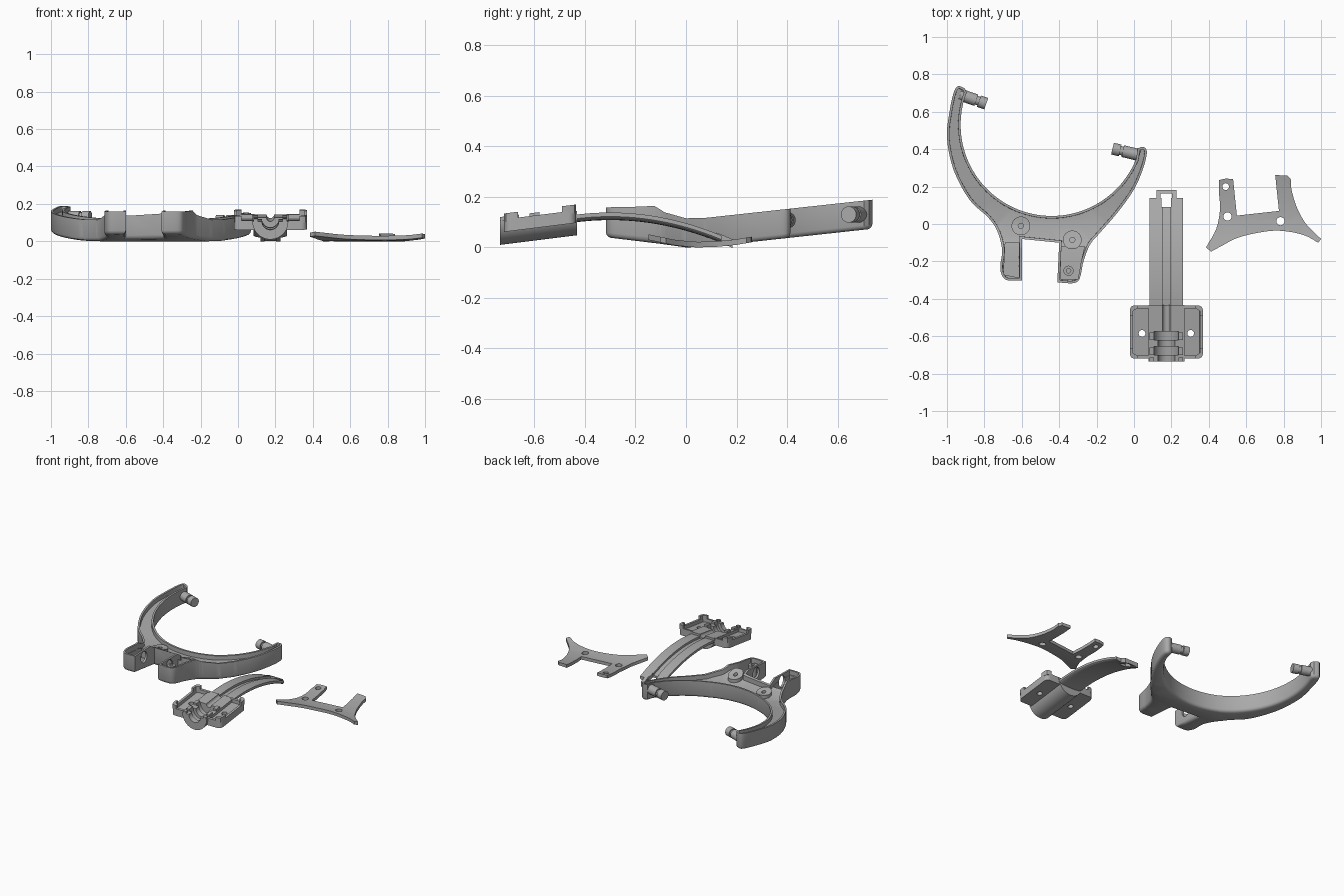
import bpy, bmesh, math
from mathutils import Vector, Matrix

if "Cube" in bpy.data.objects:
    bpy.data.objects.remove(bpy.data.objects["Cube"])

grey = bpy.data.materials.new("plain grey")
grey.diffuse_color = (0.4, 0.4, 0.4, 1)
grey.use_nodes = True
grey.node_tree.nodes["Principled BSDF"].inputs["Base Color"].default_value = grey.diffuse_color


def finish(name, bm):
    bmesh.ops.recalc_face_normals(bm, faces=bm.faces)
    me = bpy.data.meshes.new(name)
    bm.to_mesh(me)
    bm.free()
    me.materials.append(grey)
    o = bpy.data.objects.new(name, me)
    bpy.context.collection.objects.link(o)
    return o


def prism(name, pts, z0, z1, top=(), bottom=(), turn=None):
    """Extruded outline; top/bottom are (inset, dz) steps for rims and rounding."""
    bm = bmesh.new()
    lo = [bm.verts.new((x, y, z0)) for x, y in pts]
    hi = [bm.verts.new((x, y, z1)) for x, y in pts]
    n = len(pts)
    fb, ft = bm.faces.new(lo[::-1]), bm.faces.new(hi)
    for i in range(n):
        j = (i + 1) % n
        bm.faces.new((lo[i], lo[j], hi[j], hi[i]))
    bm.normal_update()
    for f, steps in ((ft, top), (fb, bottom)):
        for t, dz in steps:
            bmesh.ops.inset_individual(bm, faces=[f], thickness=t, depth=0, use_even_offset=True)
            for v in f.verts:
                v.co.z += dz
    if turn:
        bm.transform(turn)
    return finish(name, bm)


def box(name, x0, x1, y0, y1, z0, z1):
    return prism(name, [(x0, y0), (x1, y0), (x1, y1), (x0, y1)], z0, z1)


def rod(name, a, b, r, seg=32):
    a, b = Vector(a), Vector(b)
    bm = bmesh.new()
    m = Matrix.Translation((a + b) / 2) @ (b - a).to_track_quat('Z', 'Y').to_matrix().to_4x4()
    bmesh.ops.create_cone(bm, cap_ends=True, segments=seg, radius1=r, radius2=r,
                          depth=(b - a).length, matrix=m)
    return finish(name, bm)


def cut(o, *cutters):
    for c in cutters:
        m = o.modifiers.new("cut", 'BOOLEAN')
        m.operation, m.solver, m.object = 'DIFFERENCE', 'EXACT', c
        bpy.context.view_layer.update()
        dg = bpy.context.evaluated_depsgraph_get()
        me = bpy.data.meshes.new_from_object(o.evaluated_get(dg))
        o.modifiers.clear()
        o.data = me
        bpy.data.objects.remove(c)
    return o


def bend(o, ys, fn):
    """Slice the part across y, then move heights by fn(y, z)."""
    bm = bmesh.new()
    bm.from_mesh(o.data)
    bmesh.ops.triangulate(bm, faces=bm.faces)
    for y in ys:
        bmesh.ops.bisect_plane(bm, geom=bm.verts[:] + bm.edges[:] + bm.faces[:], dist=1e-5,
                               plane_co=(0, y, 0), plane_no=(0, 1, 0))
    for v in bm.verts:
        v.co.z = fn(v.co.y, v.co.z)
    bm.to_mesh(o.data)
    bm.free()


def lerp(tab, y):
    for (a, p), (b, q) in zip(tab, tab[1:]):
        if y <= b:
            return p + (q - p) * (y - a) / (b - a)
    return tab[-1][1]


def spline(p, n=4):
    """Smooth curve through the points."""
    p = [Vector(q) for q in p]
    e = [2 * p[0] - p[1]] + p + [2 * p[-1] - p[-2]]
    out = []
    for a, b, c, d in zip(e, e[1:], e[2:], e[3:]):
        for k in range(n):
            t = k / n
            out.append(tuple(0.5 * (2 * b + (c - a) * t + (2 * a - 5 * b + 4 * c - d) * t * t
                                    + (3 * b - a - 3 * c + d) * t ** 3)))
    return out + [tuple(p[-1])]


def arc(cx, cy, r, a0, a1, n):
    return [(cx + r * math.cos(math.radians(a0 + (a1 - a0) * i / n)),
             cy + r * math.sin(math.radians(a0 + (a1 - a0) * i / n))) for i in range(n + 1)]


# --- Yoke: forked channel with two curved arms and two hinge legs ---
left = spline([(-.905, .725), (-.94, .737), (-.965, .70), (-.988, .59), (-1, .46), (-.965, .29),
               (-.88, .13), (-.78, .035), (-.73, -.04), (-.705, -.14), (-.715, -.22),
               (-.708, -.27), (-.68, -.30), (-.60, -.302)])
right = spline([(-.41, -.312), (-.33, -.317), (-.295, -.30), (-.28, -.25), (-.27, -.20),
                (-.235, -.11), (-.18, -.045), (-.085, .065), (0, .185), (.05, .30),
                (.069, .385), (.05, .412), (.02, .405)])
outline = left + [(-.60, -.08), (-.40, -.10)] + right + arc(-.44, .53, .487, -22, -201, 56)
yoke = prism("yoke", outline, .018, .115, top=[(.013, 0), (.0005, -.03)],
             bottom=[(.004, -.010), (.006, -.005), (.008, -.003)])
cut(yoke,
    prism("c", [(-.615, -.10), (-.688, -.10), (-.697, -.27), (-.615, -.287)][::-1], .03, .2),
    prism("c", [(-.265, -.12), (-.388, -.12), (-.394, -.295), (-.30, -.295), (-.283, -.2)], .03, .2),
    rod("c", (-.65, -.20, .075), (-.55, -.20, .075), .034),
    rod("c", (-.45, -.21, .075), (-.35, -.21, .075), .034))
base = [(-.34, .043), (-.1, .014), (0, 0), (.08, .002), (.75, .075)]
lift = [(-.34, 0), (-.21, .018), (-.125, .032), (-.085, .012), (0, 0), (1, 0)]
yoke_z = lambda y, z: z + lerp(base, y) + lerp(lift, y) * z / .115
yoke_ys = [-.21, -.125, -.1, -.085, 0, .08]
bend(yoke, yoke_ys, yoke_z)

# screw bosses inside the yoke
for x, y, r, h, z in ((-.605, -.01, .05, .014, .107), (-.33, -.085, .05, .014, .107),
                      (-.35, -.25, .027, .012, .10)):
    b = cut(rod("screw_boss", (x, y, .025), (x, y, z), r), rod("c", (x, y, .06), (x, y, .2), h, 16))
    bend(b, yoke_ys, yoke_z)

# pivot pegs at the arm tips: shaft, neck and cap
for a, b, r in (((-.93, .692, .13), (-.79, .643, .13), .032),
                ((.03, .368, .108), (-.115, .403, .108), .032)):
    a, b = Vector(a), Vector(b)
    rod("peg_shaft", a, a.lerp(b, .62), r)
    rod("peg_neck", a.lerp(b, .6), a.lerp(b, .75), r * .75)
    rod("peg_cap", a.lerp(b, .72), b, r)

# --- Cover plate for the yoke ---
cover_left = spline([(.455, .235), (.455, .16), (.46, .08), (.44, -.025), (.385, -.125)])
cover_right = spline([(1, -.08), (.92, 0), (.87, .09), (.842, .185), (.838, .24)])
low = spline([(.412, -.148), (.46, -.122), (.565, -.07), (.72, -.038), (.82, -.04),
              (.915, -.062), (.985, -.10)])
cover = prism("cover_plate", cover_left + low + cover_right + [(.82, .258), (.755, .262),
              (.775, .07), (.55, .045), (.53, .24), (.49, .243)], 0, .022)
cut(cover, *[rod("c", (x, y, -.1), (x, y, .1), r, 20)
             for x, y, r in ((.49, .20, .018), (.50, .04, .022), (.783, .015, .022))])
ctab = [(-.16, .032), (-.05, .009), (.02, .001), (.05, 0), (.12, .002), (.2, .010), (.27, .022)]
bend(cover, [y for y, _ in ctab[1:-1]], lambda y, z: z + lerp(ctab, y))

# --- Slider: curved rail ---
CX = .173
along = Matrix(((1, 0, 0, CX), (0, 0, 1, 0), (0, 1, 0, 0), (0, 0, 0, 1)))  # section (x, z) along y


def section(name, pts, y0, y1):
    return prism(name, pts, y0, y1, turn=along)


under = [(.09 * math.sin(t), .014 * (1 - math.cos(t)))
         for t in [math.radians(-90 + 15 * i) for i in range(13)]]
rail = section("rail", under + [(.09, .03), (.02, .03), (.02, .015), (-.02, .015), (-.02, .03),
                                (-.09, .03)], -.46, .14)
cut(rail, box("c", CX - .025, CX + .025, .09, .2, -.1, .1))
rail_z = lambda y, z: z + .108 - .47 * (y + .3) ** 2
bend(rail, [-.44 + .03 * i for i in range(20)], rail_z)
# end catch of the rail
for s in (-1, 1):
    x = CX + s * .042
    bend(box("catch_arm", x - .012, x + .012, .12, .183, 0, .034), [.14, .16], rail_z)
bend(box("catch_bar", CX - .05, CX + .05, .163, .183, .004, .034), [], rail_z)

# --- Slider: housing with tilted base ---
tilt = lambda y, z: z + .125 * (y + .72)
x0, x1, y0, y1, r = -.022, .368, -.72, -.435, .03
rr = (arc(x0 + r, y0 + r, r, 180, 270, 6) + arc(x1 - r, y0 + r, r, 270, 360, 6)
      + arc(x1 - r, y1 - r, r, 0, 90, 6) + arc(x0 + r, y1 - r, r, 90, 180, 6))
tray = prism("housing_tray", rr, .061, .111, top=[(.016, 0), (.0005, -.024)])
cut(tray, box("c", CX - .085, CX + .085, -.8, -.4, 0, .2),
    *[rod("c", (CX + s * .13, -.585, 0), (CX + s * .13, -.585, .2), .018, 20) for s in (-1, 1)])
bend(tray, [], tilt)
# corner posts, mirrored left to right
for s in (-1, 1):
    for ya, yb, cy, a in ((y0, -.665, y0, 1), (-.498, y1, y1, -1)):
        xo, xi = CX + s * .195, CX + s * .155
        pts = [(xo, cy + a * .055), (xo, cy + a * .022), (xo - s * .007, cy + a * .007),
               (xo - s * .022, cy), (xi, cy), (xi, cy + a * .016), (xo - s * .016, cy + a * .03),
               (xo - s * .016, cy + a * .055)]
        bend(prism("corner_post", pts, .10, .134), [], tilt)

# half-round barrel with stepped cable channel
for ya, yb, ri in ((-.735, -.70, .045), (-.70, -.655, .066), (-.655, -.62, .045),
                   (-.62, -.575, .066), (-.575, -.432, .02)):
    pts = arc(0, .108, .096, 180, 360, 28) + arc(0, .108, ri, 360, 180, 20)
    bend(section("barrel", pts, ya, yb), [], tilt)
# cable clamp ridges beside the channel
for s in (-1, 1):
    for ya, yb in ((-.735, -.715), (-.70, -.66), (-.62, -.58)):
        x = CX + s * .078
        bend(box("clamp_ridge", x - .012, x + .012, ya, yb, .10, .122), [], tilt)

for o in bpy.context.scene.objects:
    bm = bmesh.new()
    bm.from_mesh(o.data)
    bmesh.ops.recalc_face_normals(bm, faces=bm.faces)
    bm.to_mesh(o.data)
    bm.free()
    o.select_set(True)
    bpy.context.view_layer.objects.active = o
bpy.ops.object.shade_smooth_by_angle(angle=math.radians(30))
